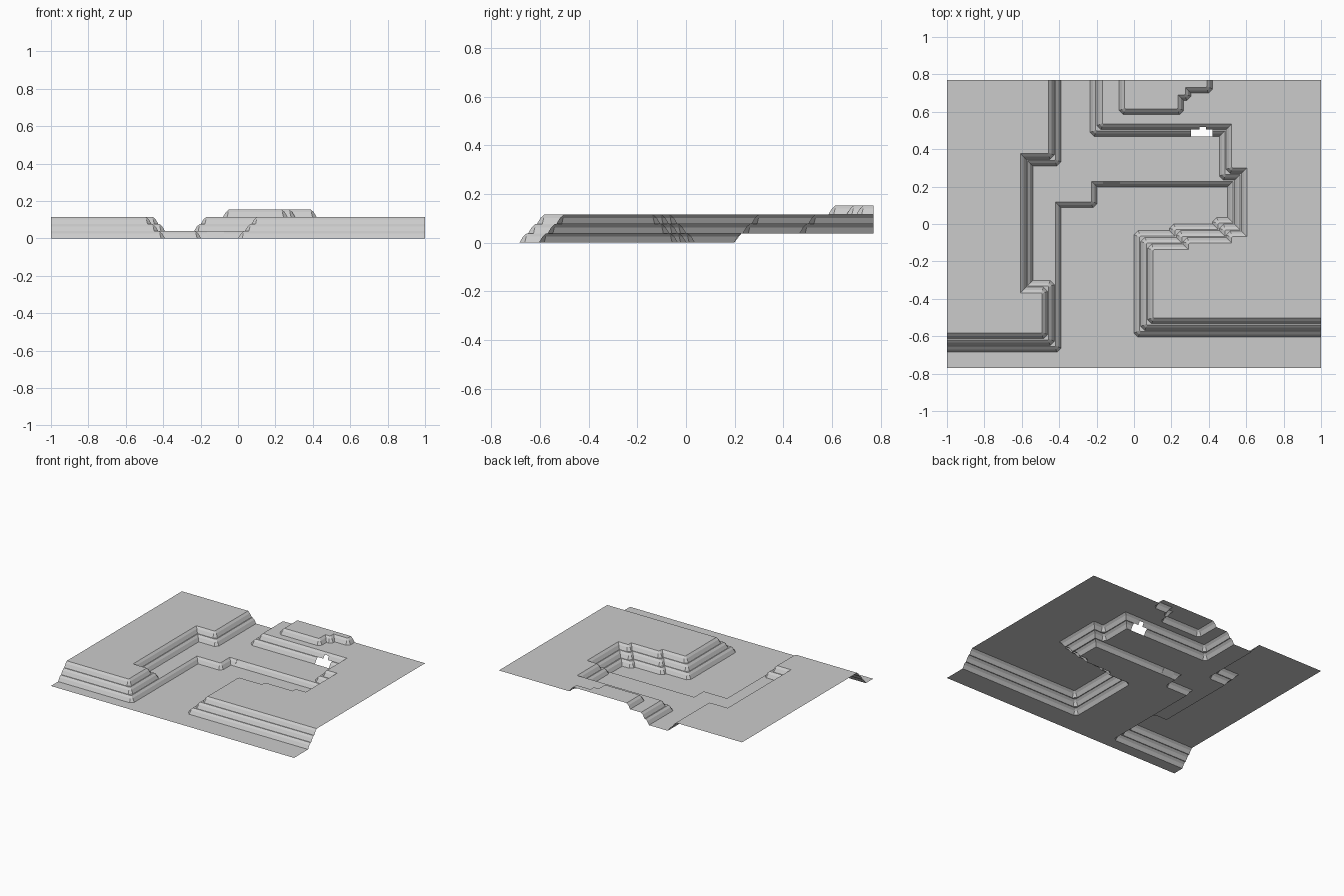
import bpy
from mathutils import Vector

cube = bpy.data.objects.get("Cube")
if cube:
    bpy.data.objects.remove(cube)

STEP, TIER, EDGE, CUT = 0.0385, 0.036, 0.77, 0.022

stone = bpy.data.materials.new("plain grey")
stone.use_nodes = True
GREY = (0.6, 0.6, 0.6, 1)
stone.diffuse_color = GREY
stone.node_tree.nodes["Principled BSDF"].inputs["Base Color"].default_value = GREY


def build(name, verts, faces):
    """Make a sheet object with every face turned upward."""
    mesh = bpy.data.meshes.new(name)
    mesh.from_pydata(verts, [], faces)
    mesh.materials.append(stone)
    for poly in mesh.polygons:
        if poly.normal.z < 0:
            poly.flip()
    mesh.update()
    obj = bpy.data.objects.new(name, mesh)
    bpy.context.collection.objects.link(obj)
    return obj


def flat(name, outline, z):
    build(name, [(p[0], p[1], z) for p in outline], [range(len(outline))])


def contour(path, inset, cut):
    """Shift a square-cornered path to its left, clipping outward corners."""
    pts = [Vector(p) for p in path]
    dirs = [(b - a).normalized() for a, b in zip(pts, pts[1:])]
    left = [Vector((-d.y, d.x)) for d in dirs]
    out = [pts[0] + left[0] * inset]
    for i in range(1, len(pts) - 1):
        turn = dirs[i - 1].cross(dirs[i])
        shift = left[i] if abs(turn) < 0.01 else left[i - 1] + left[i]
        p = pts[i] + shift * inset
        if turn > 0.01:
            out += [p - dirs[i - 1] * cut, p + dirs[i] * cut]
        else:
            out.append(p)
    out.append(pts[-1] + left[-1] * inset)
    return out


def bank(name, path, z, tiers, gap=None):
    """Sweep rounded tiers along a path; gap(row, centre) leaves openings."""
    rows, heights = [], []
    for t in range(tiers):
        for inset, rise, cut in ((0, 0, CUT), (0.015, 0.025, 0.013), (0.03, STEP, 0.005)):
            rows.append(contour(path, t * TIER + inset, cut))
            heights.append(z + t * STEP + rise)
    n = len(rows[0])
    verts = [(p.x, p.y, h) for row, h in zip(rows, heights) for p in row]
    faces = []
    for r in range(len(rows) - 1):
        for i in range(n - 1):
            quad = (r * n + i, r * n + i + 1, (r + 1) * n + i + 1, (r + 1) * n + i)
            centre = sum((Vector(verts[k]) for k in quad), Vector()) / 4
            if not (gap and gap(r, centre)):
                faces.append(quad)
    build(name, verts, faces)
    return rows[0], rows[-1]


# Bank outlines, higher ground always on the left of travel
RAMP = (-0.165, -0.075)
DOOR = (0.305, 0.35, 0.385, 0.42)
lower_path = [(-1, -0.685), (-0.39, -0.685), (-0.39, 0.087), (-0.197, 0.087), (-0.197, 0.198),
              (RAMP[0], 0.198), (RAMP[1], 0.198), (0.5, 0.198), (0.5, 0.035), (0.42, 0.035),
              (0.42, 0), (0.19, 0), (0.19, -0.035), (0, -0.035), (0, -0.605), (1, -0.605)]
left_path = [(-1, -0.649), (-0.426, -0.649), (-0.426, -0.302), (-0.54, -0.302),
             (-0.54, 0.31), (-0.39, 0.31), (-0.39, EDGE)]
right_path = [(-0.235, EDGE), (-0.235, 0.468)] + [(x, 0.468) for x in DOOR] + [
    (0.456, 0.468), (0.456, 0.234), (0.538, 0.234), (0.538, -0.001), (0.456, -0.001),
    (0.456, -0.036), (0.226, -0.036), (0.226, -0.071), (0.036, -0.071),
    (0.036, -0.569), (1, -0.569)]
mound_path = [(-0.08, EDGE), (-0.08, 0.585), (0.265, 0.585), (0.265, 0.66),
              (0.305, 0.66), (0.305, 0.7), (0.42, 0.7), (0.42, EDGE)]


def ramp_gap(row, c):
    return RAMP[0] < c.x < RAMP[1] and c.y > 0.15


def door_gap(row, c):
    wide = row < 3 and DOOR[0] < c.x < DOOR[3]
    tab = row == 3 and DOOR[1] < c.x < DOOR[2]
    return 0.4 < c.y < 0.6 and (wide or tab)


low_foot, low_top = bank("lower_bank", lower_path, 0, 1, ramp_gap)
left_foot, left_top = bank("left_bank", left_path, STEP, 2)
right_foot, right_top = bank("right_bank", right_path, STEP, 2, door_gap)
mound_foot, mound_top = bank("mound_bank", mound_path, 3 * STEP, 1)

# Level ground between the banks
flat("low_ground", low_foot + [(1, -EDGE), (-1, -EDGE)], 0)
flat("middle_ground", low_top + right_foot[::-1] + left_foot[::-1], STEP)
flat("left_plateau", left_top + [(-1, EDGE)], 3 * STEP)
flat("right_plateau", right_top + [(1, EDGE)] + mound_foot[::-1], 3 * STEP)
flat("mound_top", mound_top, 4 * STEP)

# Small ramp set into the lower bank, with its side cheeks
section = ((0.198, 0), (0.228, STEP), (0.213, 0.025))
build("ramp", [(x, y, z) for x in RAMP for y, z in section],
      [(0, 3, 4, 1), (0, 1, 2), (3, 4, 5)])
